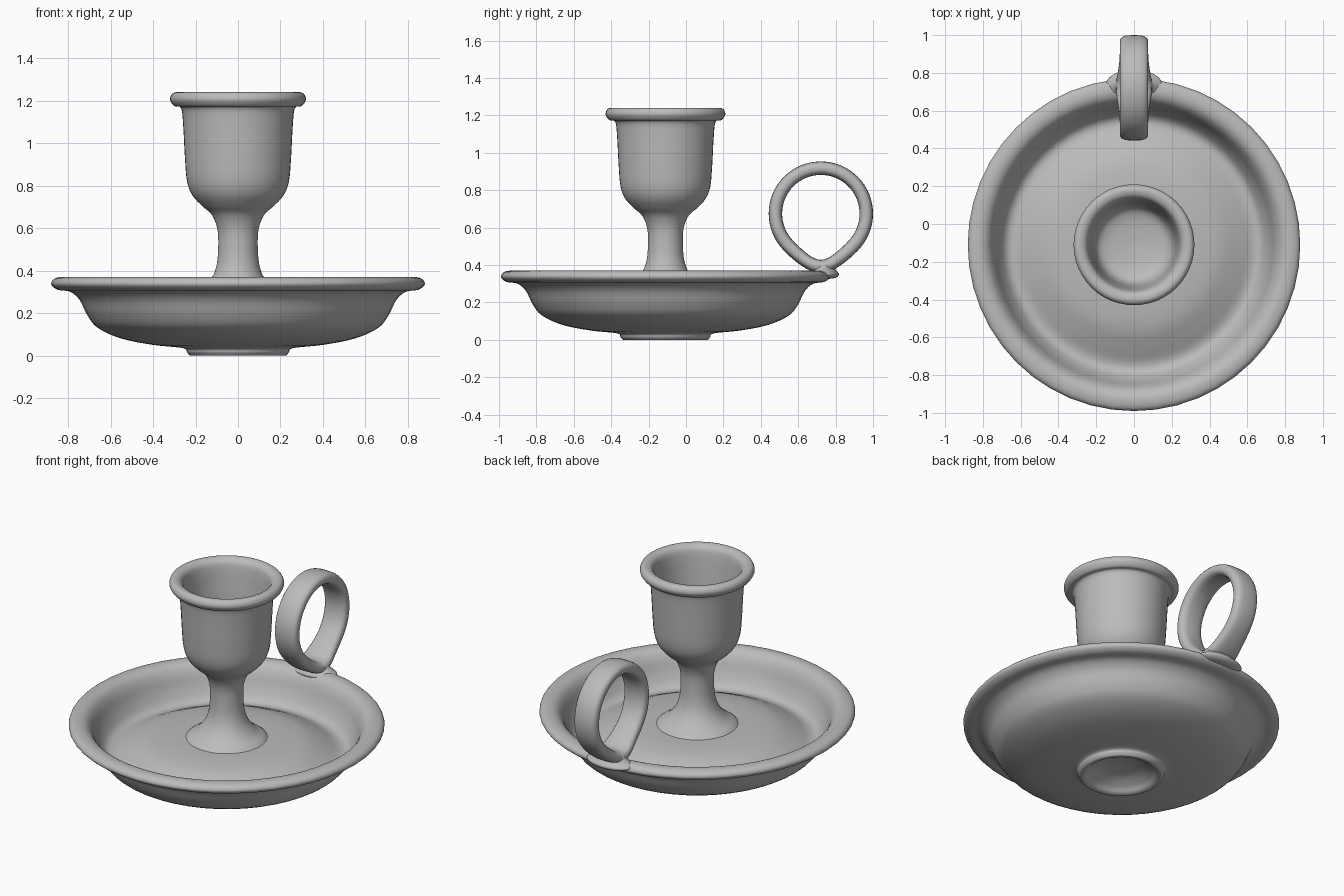
import bpy, bmesh, math
from mathutils import Vector

cube = bpy.data.objects.get("Cube")
if cube:
    bpy.data.objects.remove(cube, do_unlink=True)

AXIS_Y = -0.11   # axis shared by dish and candle cup

grey = bpy.data.materials.new("plain grey")
grey.use_nodes = True
grey.diffuse_color = (0.5, 0.5, 0.5, 1)
grey.node_tree.nodes["Principled BSDF"].inputs["Base Color"].default_value = grey.diffuse_color


def smooth_profile(points, steps=4):
    """Catmull-Rom curve through (radius, height) points."""
    pts = [Vector(p) for p in points]
    out = []
    for i in range(len(pts) - 1):
        a, b, c, d = pts[max(i - 1, 0)], pts[i], pts[i + 1], pts[min(i + 2, len(pts) - 1)]
        for k in range(steps):
            t = k / steps
            p = b + (c - a) * t / 2 + (a * 2 - b * 5 + c * 4 - d) * t**2 / 2 \
                + (b * 3 - a - c * 3 + d) * t**3 / 2
            out.append((max(p.x, 0), p.y))
    return out + [points[-1]]


def add_mesh(name, rings, wrap):
    """Skin a list of closed rings; wrap joins the last ring to the first."""
    bm = bmesh.new()
    rows = [[bm.verts.new(p) for p in ring] for ring in rings]
    n = len(rows[0])
    pairs = list(zip(rows, rows[1:])) + ([(rows[-1], rows[0])] if wrap else [])
    for a, b in pairs:
        for j in range(n):
            bm.faces.new((a[j], a[(j + 1) % n], b[(j + 1) % n], b[j]))
    bmesh.ops.remove_doubles(bm, verts=bm.verts, dist=0.0005)
    bmesh.ops.recalc_face_normals(bm, faces=bm.faces)
    mesh = bpy.data.meshes.new(name)
    bm.to_mesh(mesh)
    bm.free()
    mesh.materials.append(grey)
    obj = bpy.data.objects.new(name, mesh)
    bpy.context.collection.objects.link(obj)
    bpy.ops.object.select_all(action='DESELECT')
    obj.select_set(True)
    bpy.context.view_layer.objects.active = obj
    bpy.ops.object.shade_smooth_by_angle(angle=math.radians(50))
    return obj


def lathe(name, points, y=AXIS_Y, y_scale=1.0, sides=48):
    angles = [math.tau * j / sides for j in range(sides)]
    rings = [[(r * math.cos(a), y + y_scale * r * math.sin(a), z) for a in angles]
             for r, z in smooth_profile(points)]
    return add_mesh(name, rings, False)


# Dish: hollow foot, rounded bowl, rolled rim, domed floor
lathe("dish", [
    (0, 0.07), (0.10, 0.06), (0.17, 0.03), (0.20, 0.005), (0.225, 0.0), (0.24, 0.015),
    (0.26, 0.035), (0.40, 0.05), (0.55, 0.08), (0.66, 0.13), (0.71, 0.19),
    (0.745, 0.26), (0.79, 0.30), (0.85, 0.31), (0.88, 0.335), (0.865, 0.362),
    (0.82, 0.37), (0.78, 0.355), (0.75, 0.315), (0.72, 0.24), (0.68, 0.18),
    (0.63, 0.17), (0.55, 0.205), (0.45, 0.245), (0.33, 0.262), (0.2, 0.265), (0, 0.265)])

# Stem and candle cup in one turned piece
lathe("stem_and_cup", [
    (0, 0.25), (0.21, 0.255), (0.215, 0.275), (0.17, 0.305), (0.125, 0.36), (0.10, 0.43),
    (0.093, 0.52), (0.098, 0.60), (0.125, 0.665), (0.17, 0.705), (0.215, 0.755),
    (0.24, 0.82), (0.25, 0.93), (0.258, 1.08), (0.268, 1.165), (0.30, 1.175),
    (0.32, 1.205), (0.31, 1.233), (0.285, 1.24), (0.255, 1.225), (0.24, 1.18),
    (0.225, 1.05), (0.21, 0.93), (0.16, 0.87), (0, 0.85)])

# Finger ring: flat rounded band, drawn down to a point at the rim
rings = []
for i in range(64):
    a = math.tau * i / 64
    out = Vector((0, math.cos(a), math.sin(a)))
    pull = max(0, -math.sin(a)) ** 10
    centre = Vector((0, 0.721, 0.675)) + out * 0.243 - Vector((0, 0, 0.04 * pull))
    ring = []
    for j in range(20):
        c, s = math.cos(math.tau * j / 20), math.sin(math.tau * j / 20)
        across = math.copysign(abs(c) ** 0.65, c) * (0.075 + 0.02 * pull)
        depth = math.copysign(abs(s) ** 0.75, s) * 0.036
        ring.append(centre + out * depth + Vector((across, 0, 0)))
    rings.append(ring)
add_mesh("ring_handle", rings, True)

# Flared collar blending the ring into the rim
lathe("handle_collar", [
    (0, 0.325), (0.11, 0.33), (0.15, 0.35), (0.125, 0.37), (0.10, 0.39),
    (0.08, 0.42), (0, 0.425)], y=0.735, y_scale=0.55, sides=32)
